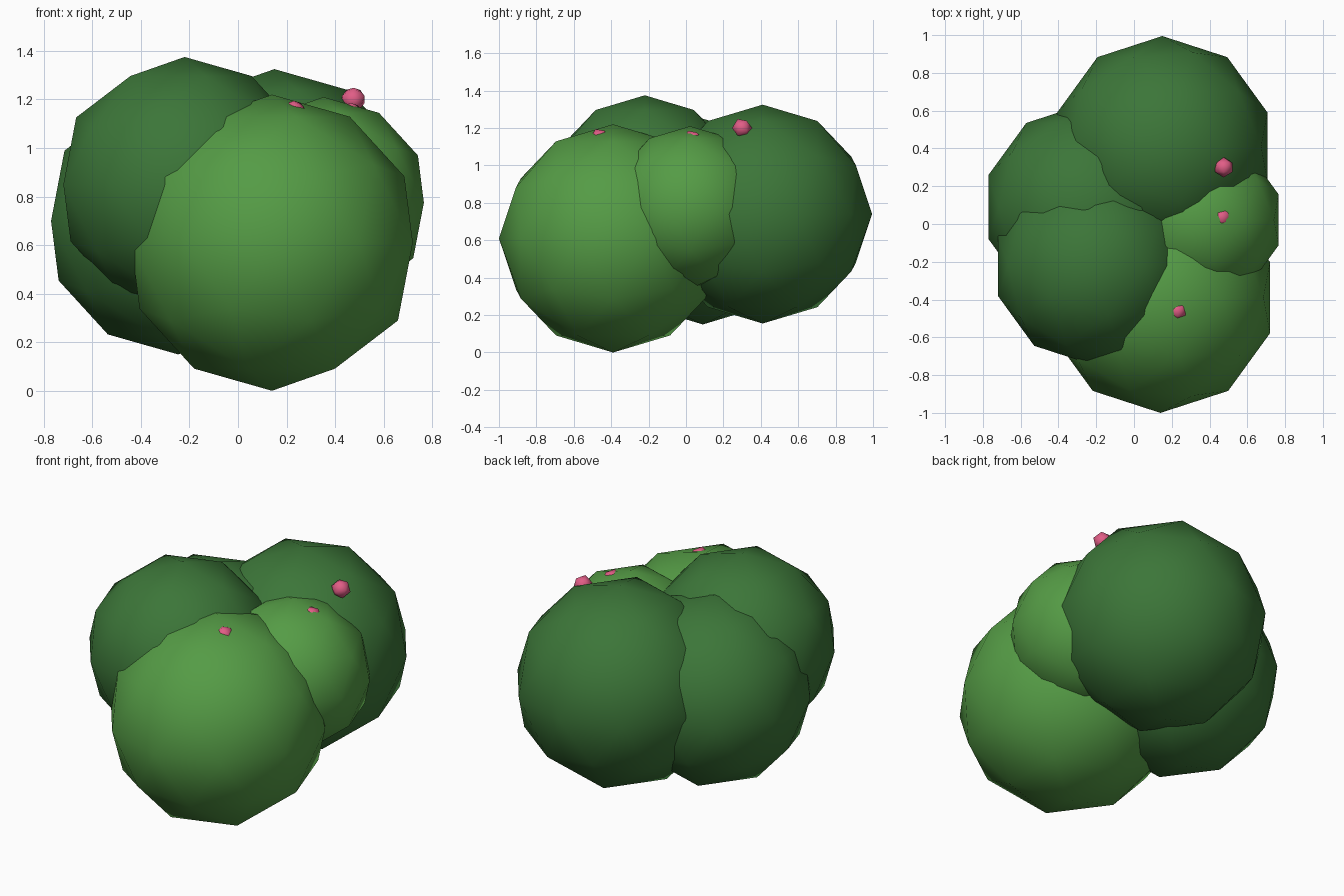
import bpy
from math import radians

if "Cube" in bpy.data.objects:
    bpy.data.objects.remove(bpy.data.objects["Cube"])


def material(name, rgb):
    m = bpy.data.materials.new(name)
    m.diffuse_color = (*rgb, 1)
    m.use_nodes = True
    m.node_tree.nodes["Principled BSDF"].inputs["Base Color"].default_value = m.diffuse_color
    return m


DARK = material("dark_leaves", (0.045, 0.18, 0.04))
LIGHT = material("light_leaves", (0.09, 0.33, 0.06))
PINK = material("pink_berry", (0.75, 0.11, 0.24))


def ball(name, centre, radius, mat, subdivisions=2, rotation=(0, 0, 0)):
    bpy.ops.mesh.primitive_ico_sphere_add(
        subdivisions=subdivisions, radius=radius, location=centre, rotation=rotation)
    ob = bpy.context.object
    ob.name = name
    ob.data.materials.append(mat)
    bpy.ops.object.shade_smooth()


# leaf clumps of the bush
ball("front_clump", (0.14, -0.39, 0.61), 0.61, LIGHT)
ball("back_clump", (0.15, 0.41, 0.74), 0.585, DARK)
ball("upper_left_clump", (-0.22, -0.22, 0.85), 0.525, DARK)
ball("lower_left_clump", (-0.247, 0.09, 0.70), 0.55, DARK)
ball("right_clump", (0.352, 0.022, 0.775), 0.435, LIGHT)

# berries, two of them nearly buried in the leaves
for i, c in enumerate([(0.475, 0.30, 1.20), (0.23, -0.46, 1.146), (0.465, 0.035, 1.137)]):
    ball(f"berry_{i + 1}", c, 0.054, PINK, 1, (radians(90), radians(-90), 0))
